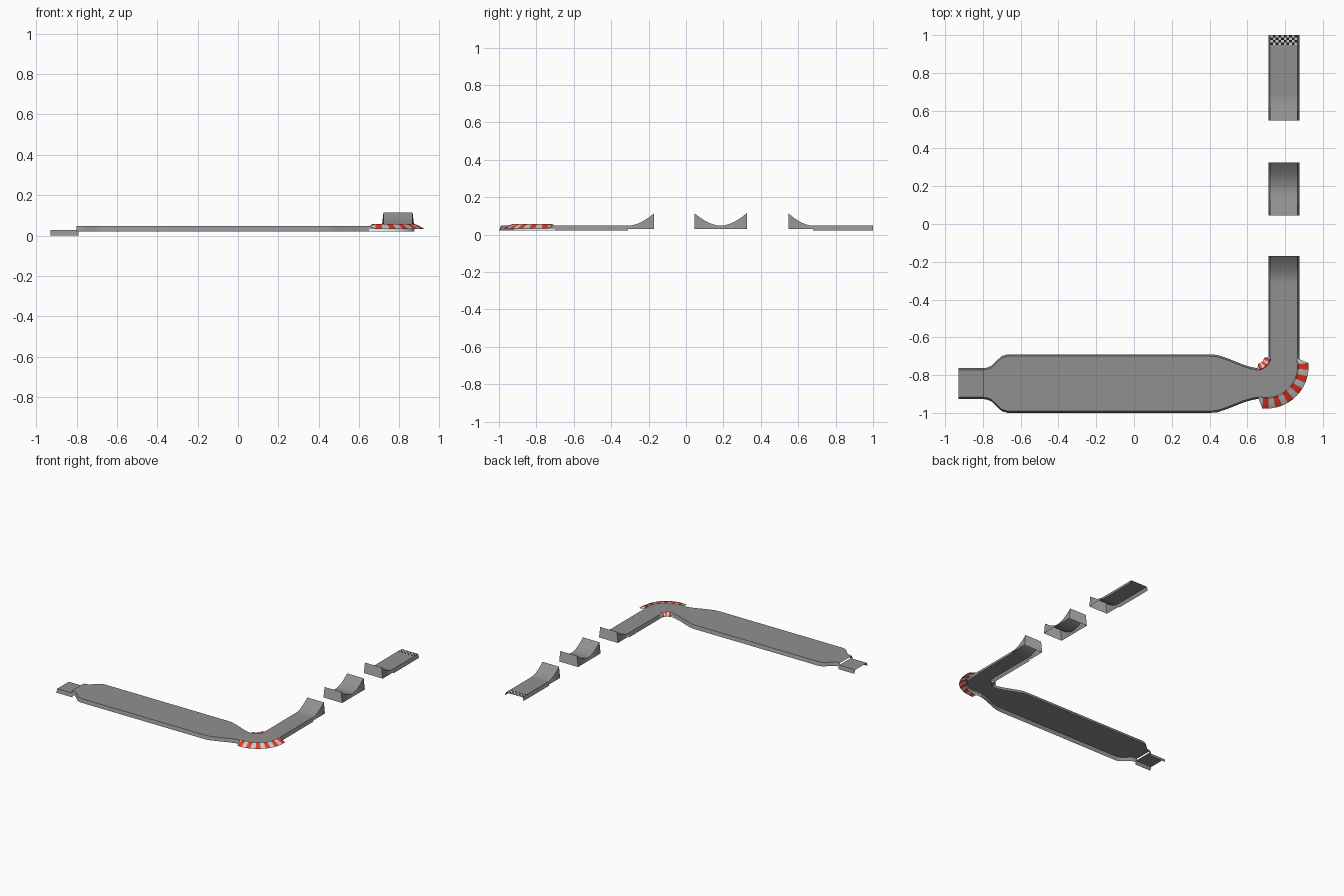
import bpy, bmesh, math
from mathutils import Vector

if "Cube" in bpy.data.objects:
    bpy.data.objects.remove(bpy.data.objects["Cube"])


def material(name, color):
    m = bpy.data.materials.new(name)
    m.diffuse_color = (*color, 1)
    m.use_nodes = True
    m.node_tree.nodes["Principled BSDF"].inputs["Base Color"].default_value = m.diffuse_color
    return m


ROAD = material("road_grey", (0.28, 0.28, 0.28))
WALL = material("end_wall_grey", (0.5, 0.5, 0.5))
RED = material("red", (0.9, 0.04, 0.02))
PALE = material("pale", (0.75, 0.77, 0.75))
CYAN = material("pale_cyan", (0.6, 0.88, 0.85))
BLACK = material("black", (0.01, 0.01, 0.01))
WHITE = material("white", (0.85, 0.85, 0.85))


def loft(name, rows, mats=(ROAD, WALL), pick=None, caps=(), smooth=True):
    """Open shell through rows of points; caps lists rows closed by a face."""
    bm = bmesh.new()
    grid = [[bm.verts.new(p) for p in row] for row in rows]
    for i in range(len(grid) - 1):
        for j in range(len(grid[0]) - 1):
            f = bm.faces.new((grid[i][j], grid[i + 1][j],
                              grid[i + 1][j + 1], grid[i][j + 1]))
            f.material_index = pick(i, j) if pick else 0
    for c in caps:
        bm.faces.new(grid[c]).material_index = 1
    bmesh.ops.remove_doubles(bm, verts=bm.verts, dist=0.0001)
    bmesh.ops.recalc_face_normals(bm, faces=bm.faces)
    if sum(f.normal.z * f.calc_area() for f in bm.faces) < 0:
        bmesh.ops.reverse_faces(bm, faces=bm.faces)
    me = bpy.data.meshes.new(name)
    bm.to_mesh(me)
    bm.free()
    for m in mats:
        me.materials.append(m)
    ob = bpy.data.objects.new(name, me)
    bpy.context.collection.objects.link(ob)
    if smooth:
        bpy.ops.object.select_all(action='DESELECT')
        ob.select_set(True)
        bpy.context.view_layer.objects.active = ob
        bpy.ops.object.shade_smooth_by_angle(angle=math.radians(30))
    return ob


LANE_X, LANE_Y = 0.793, -0.845
SKIRT = 0.01
TOP, LOW = 0.048, 0.021


def along_x(x, half, top, low):
    return [(x, LANE_Y + o, z) for o, z in
            ((-half - SKIRT, low), (-half, top), (half, top), (half + SKIRT, low))]


def along_y(y, top, low):
    return [(LANE_X + o, y, z) for o, z in
            ((-0.082, low), (-0.072, top), (0.072, top), (0.082, low))]


# Start piece and wide straight
loft("start_piece", [along_x(x, 0.072, 0.027, 0) for x in (-0.93, -0.79)])
outline = [(-0.8, 0.072), (-0.78, 0.074), (-0.755, 0.084), (-0.725, 0.113),
           (-0.70, 0.136), (-0.67, 0.145), (0.40, 0.145), (0.44, 0.142),
           (0.49, 0.126), (0.58, 0.09), (0.62, 0.078), (0.65, 0.072)]
loft("wide_straight", [along_x(x, h, TOP, LOW) for x, h in outline])

# Corner with tinted skirts
IN_C, IN_R = Vector((0.65, -0.70)), 0.073
OUT_C, OUT_R = Vector((0.702, -0.755)), 0.163


def polar(c, r, deg, z):
    a = math.radians(deg)
    return (c.x + r * math.cos(a), c.y + r * math.sin(a), z)


rows = []
for i in range(17):
    a = -90 + 90 * i / 16
    rows.append([polar(IN_C, IN_R - 0.01, a, LOW), polar(IN_C, IN_R - 0.007, a, 0.031),
                 polar(IN_C, IN_R, a, TOP), polar(OUT_C, OUT_R, a, TOP),
                 polar(OUT_C, OUT_R + 0.007, a, 0.031), polar(OUT_C, OUT_R + 0.01, a, LOW)])
# straight lead-in and lead-out
zs = [LOW, 0.031, TOP, TOP, 0.031, LOW]
off = [-0.082, -0.079, -0.072, 0.072, 0.079, 0.082]
rows.insert(0, [(0.65, LANE_Y - o, z) for o, z in zip(off, zs)])
rows.append([(LANE_X + o, -0.70, z) for o, z in zip(off, zs)])
loft("corner_road", rows, (ROAD, CYAN), lambda i, j: 1 if j in (0, 4) else 0)


# Striped kerbs with pale wedge-shaped ends
def kerb(name, c, section, a0, a1, stripes, tip):
    sub = 3
    steps = stripes * sub
    rows = [[polar(c, r, a0 + (a1 - a0) * i / steps, z) for r, z in section]
            for i in range(steps + 1)]
    r0, z0 = section[0]
    rows.insert(0, [polar(c, r0, a0 - tip, z0)] * len(section))
    rows.append([polar(c, r0, a1 + tip, z0)] * len(section))
    loft(name, rows, (RED, PALE),
         lambda i, j: 1 if i in (0, steps + 1) else (i - 1) // sub % 2)


kerb("outer_kerb", OUT_C, [(0.163, 0.047), (0.169, 0.058), (0.196, 0.048), (0.222, 0.032)],
     -96, 5, 11, 11)
kerb("inner_kerb", IN_C, [(0.075, 0.047), (0.071, 0.057), (0.057, 0.05), (0.04, 0.032)],
     -78, -12, 5, 11)

# Lane after the corner and finish lane
loft("exit_lane", [along_y(y, TOP, LOW) for y in (-0.70, -0.31)])
loft("finish_lane", [along_y(y, TOP, LOW) for y in (0.68, 1.0)])


# Curved ramps: height grows with distance from the flat point
def ramp(name, y0, y1, flat, reach, caps):
    n = 20
    rows = []
    for i in range(n + 1):
        y = y0 + (y1 - y0) * i / n
        rows.append(along_y(y, TOP + 0.067 * (abs(y - flat) / reach) ** 1.8, 0.03))
    loft(name, rows, caps=caps)


ramp("takeoff_ramp", -0.31, -0.17, -0.31, 0.14, (-1,))
ramp("valley_ramp", 0.045, 0.325, 0.185, 0.14, (0, -1))
ramp("landing_ramp", 0.547, 0.68, 0.68, 0.133, (0,))

# Chequered finish line
cols, lines = 10, 4
loft("finish_line",
     [[(0.722 + 0.142 * j / cols, 0.948 + 0.052 * i / lines, TOP + 0.0005)
       for j in range(cols + 1)] for i in range(lines + 1)],
     (BLACK, WHITE), lambda i, j: (i + j) % 2, smooth=False)
